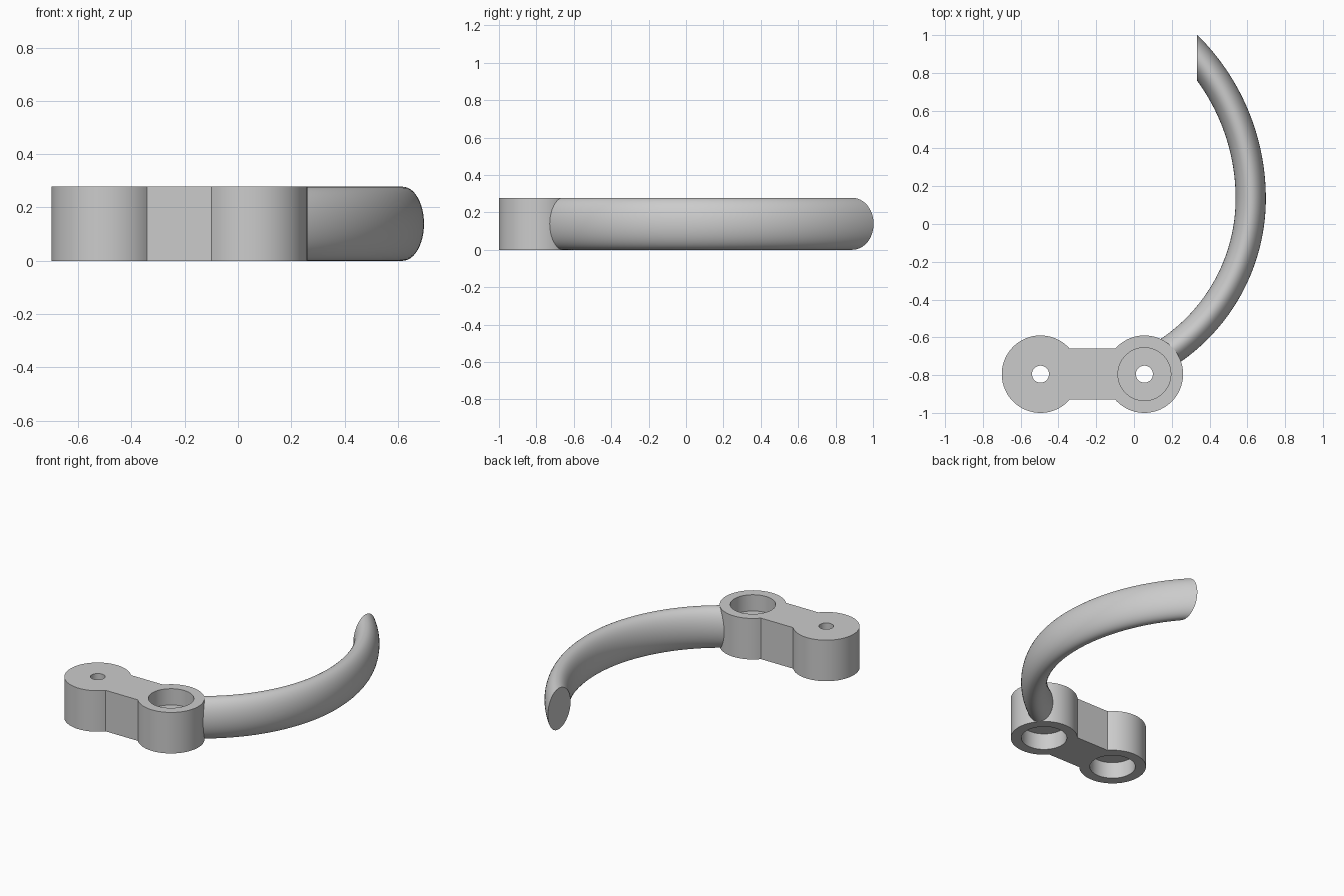
import bpy, bmesh
from math import pi, sin, cos, acos, asin, radians

if "Cube" in bpy.data.objects:
    bpy.data.objects.remove(bpy.data.objects["Cube"])

HEIGHT = 0.278
BOSS_Y, BOSS_R, NECK = -0.795, 0.205, 0.135
LEFT_X, RIGHT_X = 0.055, -0.495

grey = bpy.data.materials.new("plain grey")
grey.use_nodes = True
colour = (0.6, 0.6, 0.6, 1)
grey.diffuse_color = colour
grey.node_tree.nodes["Principled BSDF"].inputs["Base Color"].default_value = colour


def make_object(name, bm):
    bmesh.ops.recalc_face_normals(bm, faces=bm.faces[:])
    mesh = bpy.data.meshes.new(name)
    bm.to_mesh(mesh)
    bm.free()
    mesh.materials.append(grey)
    obj = bpy.data.objects.new(name, mesh)
    bpy.context.collection.objects.link(obj)
    return obj


def smooth(obj):
    bpy.ops.object.select_all(action="DESELECT")
    obj.select_set(True)
    bpy.context.view_layer.objects.active = obj
    bpy.ops.object.shade_smooth_by_angle(angle=radians(30))


def bore(obj, name, x, radius, z0, z1):
    """Cut a round vertical hole between two heights."""
    bpy.ops.mesh.primitive_cylinder_add(vertices=64, radius=radius, depth=z1 - z0,
                                        location=(x, BOSS_Y, (z0 + z1) / 2))
    cutter = bpy.context.object
    cutter.name = name
    cutter.hide_render = True
    cutter.data.materials.append(grey)
    mod = obj.modifiers.new(name, "BOOLEAN")
    mod.operation, mod.solver, mod.object = "DIFFERENCE", "EXACT", cutter
    bpy.context.view_layer.objects.active = obj
    bpy.ops.object.modifier_apply(modifier=mod.name)
    bpy.data.objects.remove(cutter)


# Link plate: two round bosses joined by a straight neck
join = asin(NECK / BOSS_R)
steps = 64
outline = []
for x, turn in ((LEFT_X, pi), (RIGHT_X, 0)):
    for i in range(steps + 1):
        a = turn + join + (2 * pi - 2 * join) * i / steps
        outline.append((x + BOSS_R * cos(a), BOSS_Y + BOSS_R * sin(a), 0))
bm = bmesh.new()
base = bm.faces.new([bm.verts.new(p) for p in outline])
lifted = bmesh.ops.extrude_face_region(bm, geom=[base], use_keep_orig=True)["geom"]
bmesh.ops.translate(bm, vec=(0, 0, HEIGHT),
                    verts=[v for v in lifted if isinstance(v, bmesh.types.BMVert)])
plate = make_object("link_plate", bm)

# Pin holes, with counterbores below both bosses and above the left one
for x in (LEFT_X, RIGHT_X):
    bore(plate, "pin_hole", x, 0.045, -0.1, HEIGHT + 0.1)
    bore(plate, "lower_counterbore", x, 0.14, -0.1, 0.11)
bore(plate, "upper_counterbore", LEFT_X, 0.14, HEIGHT - 0.11, HEIGHT + 0.1)
smooth(plate)

# Curved arm: an oval section swept along two tangent arcs, sliced flat at the tip
APEX_X, APEX_Y, HALF_WIDTH = 0.618, 0.135, 0.08
UPPER_R, LOWER_R, TIP_X = 1.135, 0.975, 0.333
sides, rings = 48, 40
bm = bmesh.new()
loops = []
for k in range(-rings, rings + 1):
    loop = []
    for j in range(sides):
        s = 2 * pi * j / sides
        arc = UPPER_R if k > 0 else LOWER_R
        centre = APEX_X - arc
        r = arc + HALF_WIDTH * cos(s)
        end = acos((TIP_X - centre) / r) if k > 0 else radians(57)
        a = end * k / rings
        loop.append(bm.verts.new((centre + r * cos(a), APEX_Y + r * sin(a),
                                  HEIGHT / 2 * (1 + sin(s)))))
    loops.append(loop)
for lower, upper in zip(loops, loops[1:]):
    for j in range(sides):
        n = (j + 1) % sides
        bm.faces.new((lower[j], lower[n], upper[n], upper[j]))
bm.faces.new(loops[0])
bm.faces.new(loops[-1])
smooth(make_object("curved_arm", bm))
